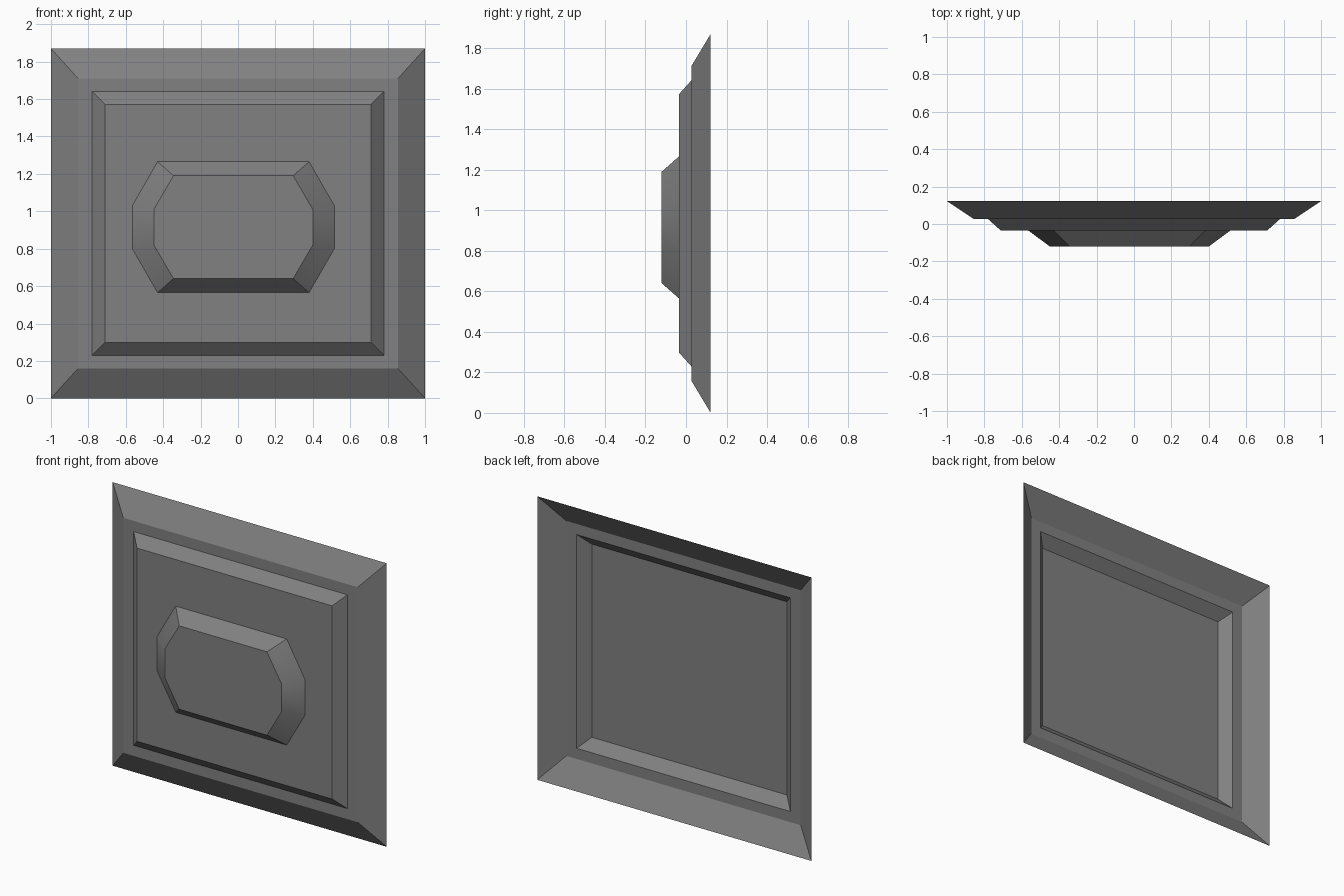
import bpy
import math

cube = bpy.data.objects.get("Cube")
if cube:
    bpy.data.objects.remove(cube, do_unlink=True)

GREY = (0.22, 0.22, 0.22)
grey = bpy.data.materials.new("plain grey")
grey.use_nodes = True
grey.diffuse_color = (*GREY, 1)
grey.node_tree.nodes["Principled BSDF"].inputs["Base Color"].default_value = (*GREY, 1)

MID_Z = 0.935


def rectangle(half_w, half_h):
    """Outline in x, z, counter-clockwise seen from the front."""
    return [(sx * half_w, MID_Z + sz * half_h)
            for sx, sz in ((-1, -1), (1, -1), (1, 1), (-1, 1))]


def long_octagon(cx, cz, side_x, side_z, top_x, top_z):
    """Eight-sided outline with upright ends and a flat top and bottom."""
    quarter = [(top_x, -top_z), (side_x, -side_z), (side_x, side_z), (top_x, top_z)]
    return [(cx + s * x, cz + s * z) for s in (1, -1) for x, z in quarter]


def shell(name, rings, cap):
    """Open-backed shell joining outlines at given depths, optionally capped."""
    n = len(rings[0][1])
    verts = [(x, y, z) for y, outline in rings for x, z in outline]
    faces = []
    for r in range(len(rings) - 1):
        for i in range(n):
            j = (i + 1) % n
            faces.append((r * n + i, r * n + j, (r + 1) * n + j, (r + 1) * n + i))
    if cap:
        faces.append(tuple(range((len(rings) - 1) * n, len(rings) * n)))
    mesh = bpy.data.meshes.new(name)
    mesh.from_pydata(verts, [], faces)
    mesh.materials.append(grey)
    obj = bpy.data.objects.new(name, mesh)
    bpy.context.collection.objects.link(obj)
    return obj


# Sloping outer frame with its flat inner ledge
shell("outer_frame", [(0.122, rectangle(1.0, 0.935)),
                      (0.026, rectangle(0.855, 0.775)),
                      (0.026, rectangle(0.78, 0.705))], cap=False)

# Raised rectangular panel
shell("raised_panel", [(0.026, rectangle(0.78, 0.705)),
                       (-0.035, rectangle(0.712, 0.637))], cap=True)

# Central eight-sided boss standing on the panel
boss = shell("central_boss",
             [(-0.035, long_octagon(-0.025, 0.915, 0.54, 0.115, 0.405, 0.35)),
              (-0.12, long_octagon(-0.025, 0.915, 0.425, 0.095, 0.32, 0.275))], cap=True)

# Soften only the rounded ends of the boss
bpy.ops.object.select_all(action="DESELECT")
boss.select_set(True)
bpy.context.view_layer.objects.active = boss
bpy.ops.object.shade_smooth_by_angle(angle=math.radians(30))
